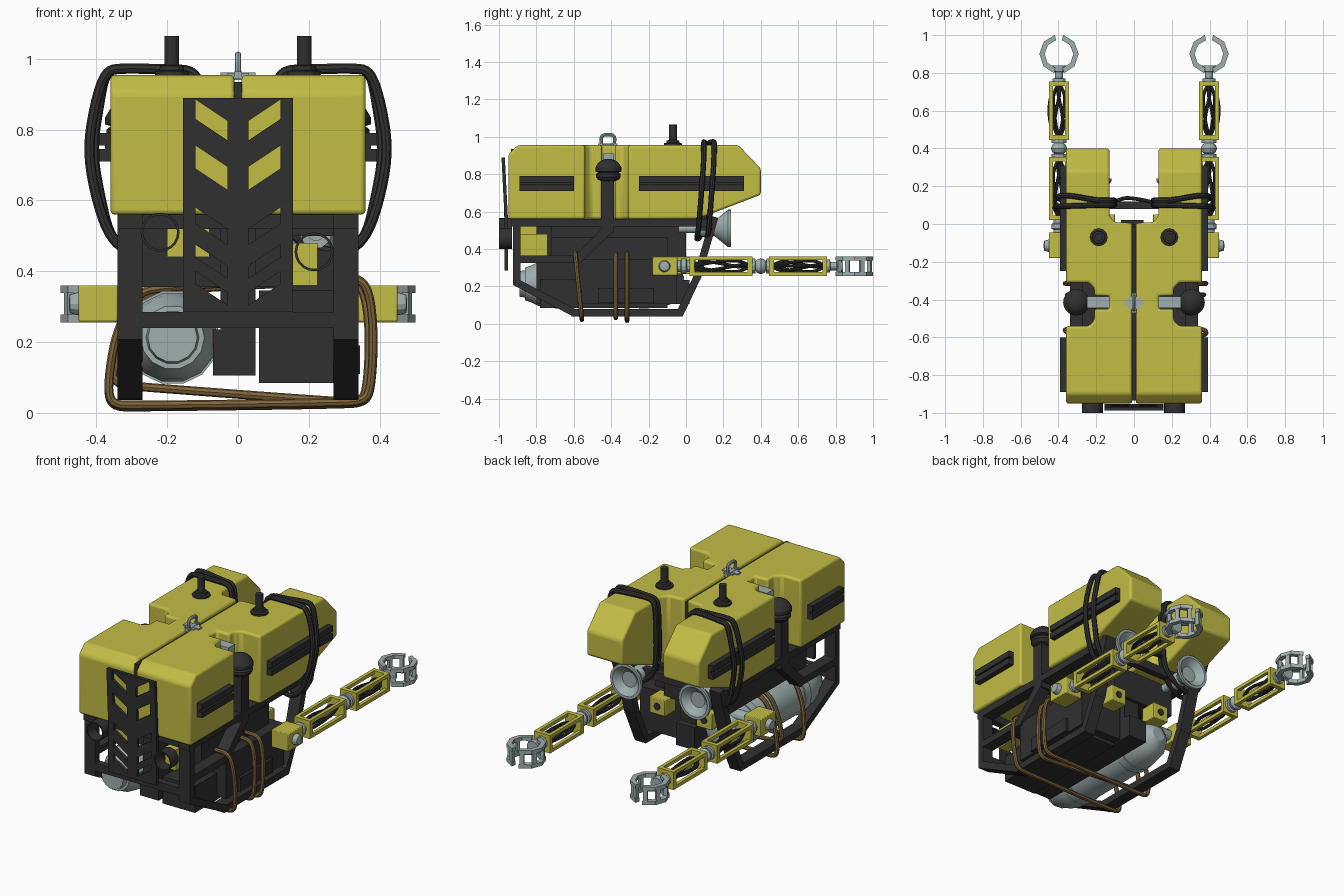
import bpy, bmesh, math
from mathutils import Vector

if "Cube" in bpy.data.objects:
    bpy.data.objects.remove(bpy.data.objects["Cube"])


def material(name, col):
    m = bpy.data.materials.new(name)
    m.diffuse_color = (*col, 1)
    m.use_nodes = True
    m.node_tree.nodes["Principled BSDF"].inputs["Base Color"].default_value = m.diffuse_color
    return m


YEL = material("yellow", (0.54, 0.51, 0.06))
BLK = material("black", (0.03, 0.03, 0.03))
STEEL = material("steel", (0.35, 0.43, 0.43))
ROPE = material("rope", (0.22, 0.135, 0.045))


def finish(bm, name, mat, mir=False, bevel=0, seg=3):
    bmesh.ops.recalc_face_normals(bm, faces=bm.faces[:])
    me = bpy.data.meshes.new(name)
    for f in bm.faces:
        f.smooth = True
    bm.to_mesh(me)
    bm.free()
    me.set_sharp_from_angle(angle=math.radians(28))
    me.materials.append(mat)
    ob = bpy.data.objects.new(name, me)
    bpy.context.collection.objects.link(ob)
    if bevel:
        b = ob.modifiers.new("bevel", 'BEVEL')
        b.width, b.segments, b.limit_method = bevel, seg, 'ANGLE'
        b.angle_limit = math.radians(25)
    if mir:
        ob.modifiers.new("mirror", 'MIRROR').use_mirror_merge = False
    return ob


def pt(axis, a, b, t):
    return {'X': (t, a, b), 'Y': (a, t, b), 'Z': (a, b, t)}[axis]


def add_prism(bm, pts, axis, t0, t1):
    lo = [bm.verts.new(pt(axis, a, b, t0)) for a, b in pts]
    hi = [bm.verts.new(pt(axis, a, b, t1)) for a, b in pts]
    bm.faces.new(lo)
    bm.faces.new(hi[::-1])
    for i in range(len(pts)):
        j = (i + 1) % len(pts)
        bm.faces.new((lo[i], lo[j], hi[j], hi[i]))


def boxes(name, spans, mat, mir=False, bevel=0):
    bm = bmesh.new()
    for x0, x1, y0, y1, z0, z1 in spans:
        add_prism(bm, [(x0, y0), (x1, y0), (x1, y1), (x0, y1)], 'Z', z0, z1)
    return finish(bm, name, mat, mir, bevel, 2)


def lathe(name, axis, c, prof, mat, mir=False, n=16, closed=False):
    bm = bmesh.new()
    rings = [[bm.verts.new(pt(axis, c[0] + r * math.cos(2 * math.pi * i / n),
                              c[1] + r * math.sin(2 * math.pi * i / n), t))
              for i in range(n)] for t, r in prof]
    pairs = list(zip(rings, rings[1:])) + ([(rings[-1], rings[0])] if closed else [])
    for p, q in pairs:
        for i in range(n):
            bm.faces.new((p[i], p[(i + 1) % n], q[(i + 1) % n], q[i]))
    if not closed:
        bm.faces.new(rings[0])
        bm.faces.new(rings[-1])
    return finish(bm, name, mat, mir)


def tube(name, pts, r, mat, mir=False, closed=False):
    cu = bpy.data.curves.new(name, 'CURVE')
    cu.dimensions, cu.bevel_depth, cu.bevel_resolution = '3D', r, 2
    cu.use_fill_caps = True
    sp = cu.splines.new('NURBS')
    sp.points.add(len(pts) - 1)
    for p, co in zip(sp.points, pts):
        p.co = (*co, 1)
    sp.order_u, sp.resolution_u = 3, 5
    sp.use_cyclic_u, sp.use_endpoint_u = closed, not closed
    tmp = bpy.data.objects.new("tmp", cu)
    bpy.context.collection.objects.link(tmp)
    dg = bpy.context.evaluated_depsgraph_get()
    me = tmp.evaluated_get(dg).to_mesh()
    bm = bmesh.new()
    bm.from_mesh(me)
    bpy.data.objects.remove(tmp)
    return finish(bm, name, mat, mir)


# Yellow float halves: waisted outline, sloped pontoon noses, eased rear top edge
bm = bmesh.new()
add_prism(bm, [(.01, -.95), (.36, -.95), (.36, -.54), (.24, -.54), (.21, -.51), (.21, -.45), (.13, -.45), (.13, -.38),
               (.21, -.38), (.21, -.34), (.24, -.31), (.36, -.31), (.36, .4),
               (.13, .4), (.13, .045), (.105, .01), (.01, .005)], 'Z', .56, .955)
for p, q, sgn in (((.28, .955), (.4, .83), 1), ((.06, .56), (.4, .69), -1), ((-.95, .905), (-.9, .955), 1)):
    d = Vector((0, q[0] - p[0], q[1] - p[1]))
    no = Vector((0, -d.z, d.y)) * sgn
    cut = bmesh.ops.bisect_plane(bm, geom=bm.verts[:] + bm.edges[:] + bm.faces[:],
                                 plane_co=(0, p[0], p[1]), plane_no=no, clear_outer=True)
    bmesh.ops.contextual_create(bm, geom=[e for e in cut["geom_cut"] if isinstance(e, bmesh.types.BMEdge)])
finish(bm, "float_half", YEL, True, .02)
boxes("float_seam", [(-.011, .011, -.935, -.01, .58, .935)], BLK)

# Side rubbing strips
boxes("side_strip", [(.35, .375, y0, y1, .71, .79) for y0, y1 in ((-.25, .31), (-.89, -.6))]
      + [(.37, .392, y0, y1, z, z + .035) for y0, y1 in ((-.25, .31), (-.89, -.6)) for z in (.71, .755)], BLK, True)

# Side frames
bm = bmesh.new()
for p, q, t in (((-.905, .22), (-.905, .56), .04), ((-.905, .22), (-.6, .06), .04), ((-.6, .06), (-.03, .06), .04),
                ((-.03, .06), (.06, .25), .04), ((.06, .25), (.15, .56), .04), ((-.92, .54), (.13, .54), .04),
                ((-.9, .345), (-.57, .345), .04), ((-.58, .345), (-.42, .5), .05), ((-.42, .5), (-.42, .8), .07)):
    p, q = Vector(p), Vector(q)
    d = (q - p).normalized()
    n = Vector((-d.y, d.x)) * t / 2
    e = d * .012
    add_prism(bm, [p - e + n, q + e + n, q + e - n, p - e - n], 'X', .27, .34)
finish(bm, "side_frame", BLK, True)
boxes("cross_bars", [(-.28, .28, -.925, -.885, .24, .285), (-.28, .28, -.925, -.885, .52, .56),
                     (-.28, .28, -.45, -.39, .5, .56), (-.28, .28, .08, .12, .5, .55)], BLK)

# Equipment housings inside the frame
boxes("equipment_box", [(.06, .27, -.78, -.1, .085, .24), (.06, .33, -.58, -.05, .105, .345),
                        (.32, .345, -.47, -.17, .11, .19)], BLK)
boxes("centre_keel", [(-.07, .05, -.8, .02, .105, .235), (-.05, .05, -.8, -.02, .235, .53)], BLK)
boxes("upper_housing", [(-.27, .14, -.72, .0, .355, .53), (.14, .27, -.72, -.1, .345, .46)], BLK)
boxes("yellow_module", [(.155, .225, -.89, -.74, .36, .48), (-.2, -.08, -.89, -.74, .44, .555)], YEL)
lathe("pressure_tank", 'Y', (-.185, .213), [(-.89, .07), (-.86, .075), (-.86, .09), (-.83, .1), (-.79, .12), (-.74, .128),
      (-.16, .128), (-.09, .115), (-.04, .085), (-.01, .04)], STEEL, n=14)
for i, y in enumerate((-.7, -.25)):
    lathe(f"tank_band_{i}", 'Y', (-.185, .213), [(y, .134), (y + .05, .134)], STEEL, n=14)

# Front thruster ducts
for i, c in enumerate(((-.22, .51), (.215, .455))):
    lathe(f"thruster_duct_{i}", 'Y', c, [(-1, .055), (-.93, .055), (-.93, .048), (-1, .048)], BLK, n=20, closed=True)

# Front chevron grille, upper half leaning forward
slots = [(.885, .83), (.755, .69), (.58, .535), (.475, .44), (.4, .365)]
bm = bmesh.new()
for x0, x1 in ((0, .03), (.12, .155)):
    add_prism(bm, [(x0, .285), (x1, .285), (x1, .56), (x1, .89), (x0, .89), (x0, .56)], 'Y', -.97, -.952)
edges = [(.89, .89)] + [(z, z - .06) for s in slots for z in s] + [(.285, .285)]
for (a, b), (c, d) in zip(edges[::2], edges[1::2]):
    add_prism(bm, [(.03, b), (.12, a), (.12, c), (.03, d)], 'Y', -.97, -.952)
for v in bm.verts:
    v.co.y -= .05 * max(0, v.co.z - .56)
finish(bm, "front_grille", BLK, True)

# Mast lights, stub antennas, lifting eye
lathe("mast_light", 'Z', (.305, -.415), [(.76, .03), (.77, .055), (.785, .066), (.8, .066), (.81, .055), (.815, .07),
      (.835, .07), (.86, .055), (.875, .035), (.882, .012)], BLK, True, 20)
lathe("stub_antenna", 'Z', (.187, -.07), [(.94, .048), (.965, .048), (.968, .035), (.98, .033), (.982, .021), (1.065, .021)], BLK, True, 12)
boxes("lift_beam", [(-.25, .25, -.445, -.385, .86, .91)], STEEL)
boxes("lift_plate", [(-.05, .05, -.432, -.402, .945, .962), (-.012, .012, -.47, -.365, .945, .964),
                     (-.03, .03, -.45, -.385, .94, .96)], STEEL)
tube("lift_eye", [(0, -.45, .955), (0, -.457, .99), (0, -.445, 1.01), (0, -.418, 1.012), (0, -.39, 1.01),
                  (0, -.378, .99), (0, -.385, .955)], .009, STEEL)

# Floodlights under the pontoons
lathe("floodlight", 'Y', (.22, .51), [(-.04, .024), (.06, .024), (.06, .045), (.14, .045), (.15, .04), (.17, .055), (.225, .1),
      (.24, .1), (.24, .085), (.205, .045)], STEEL, True, 20)

# Manipulator arms
AX, AZ = .397, .308
boxes("shoulder_block", [(.34, .45, -.18, -.045, .258, .36), (.1, .2, -.05, .05, .265, .36)], YEL, True, .004)
lathe("shoulder_pin", 'X', (-.115, AZ), [(.15, .032), (.455, .032), (.475, .026), (.478, .012)], STEEL, True, 12)
lathe("inner_pin", 'Y', (.15, .312), [(-.08, .02), (.055, .02)], BLK, True, 12)
lathe("shoulder_joint", 'Y', (AX, AZ), [(-.05, .03), (-.03, .03), (-.025, .04), (0, .04), (.005, .03), (.03, .03)], STEEL, True, 12)
for name, y0, y1 in (("upper_arm", .02, .355), ("forearm", .445, .755)):
    h = .052
    rails = [(AX + sx * h - (.02 if sx > 0 else 0), AX + sx * h + (0 if sx > 0 else .02), y0, y1,
              AZ + sz * h - (.02 if sz > 0 else 0), AZ + sz * h + (0 if sz > 0 else .02)) for sx in (-1, 1) for sz in (-1, 1)]
    caps = [(AX - h, AX + h, a, b, AZ - h, AZ + h) for a, b in ((y0, y0 + .025), (y1 - .025, y1))]
    boxes(name, rails + caps, YEL, True)
    for k in range(4):
        tube(f"{name}_hose_{k}", [(AX + .03 * math.cos(k * 1.6 + j * .35) * (0 < j < 6),
                                   y0 + .01 + (y1 - y0 - .02) * j / 6,
                                   AZ + .03 * math.sin(k * 1.6 + j * .35) * (0 < j < 6)) for j in range(7)], .009, BLK, True)
tube("forearm_outer_hose", [(AX + .03, .5, AZ), (AX + .053, .53, AZ), (AX + .053, .67, AZ), (AX + .03, .7, AZ)], .008, BLK, True)
lathe("elbow_joint", 'Y', (AX, AZ), [(.35, .04), (.37, .04), (.372, .025), (.38, .035), (.4, .043), (.42, .035), (.428, .025),
                                     (.43, .04), (.45, .04)], STEEL, True, 12)
lathe("wrist", 'Y', (AX, AZ), [(.75, .035), (.77, .035), (.772, .022), (.805, .022), (.807, .038), (.84, .038)], STEEL, True, 12)


# Claw jaws: paired arc plates joined by upright webs
def arc(a0, a1, n, r0, r1, s):
    ang = [math.radians(a0 + (a1 - a0) * i / n) for i in range(n + 1)]
    return ([(AX + s * r1 * math.cos(a), .899 + r1 * math.sin(a)) for a in ang]
            + [(AX + s * r0 * math.cos(a), .899 + r0 * math.sin(a)) for a in ang[::-1]])


bm = bmesh.new()
for s in (1, -1):
    for z in (AZ - .052, AZ + .03):
        add_prism(bm, arc(-76, 78, 4, .076, .104, s), 'Z', z, z + .022)
    for a in (-75, -30, 20, 62):
        add_prism(bm, arc(a, a + 14, 1, .077, .098, s), 'Z', AZ - .04, AZ + .04)
finish(bm, "claw", STEEL, True)

# Black hoses looped round the pontoons
for i, (ya, yb) in enumerate(((.075, .1), (.13, .125))):
    o = .012 * i
    tube(f"pontoon_hose_{i}", [(.1, yb, .62), (.105, yb, .9), (.12, yb, .968), (.2, yb, .97), (.33, ya + .02, .974), (.375, ya + .02, .965),
         (.405 - o, ya + .02, .87), (.425 - o, ya + .01, .74), (.4 - o, ya, .6), (.36, ya - .01, .49), (.3, ya - .02, .45),
         (.22, ya, .46), (.13, yb, .52)], .0145, BLK, True, True)
tube("cross_hose", [(-.12, .11, .62), (-.06, .14, .6), (0, .135, .59), (.06, .125, .6), (.12, .11, .62)], .01, BLK)

# Brown rope lashings round the lower frame
for i, (y, lean, dz) in enumerate(((-.575, .02, .005), (-.375, 0, 0), (-.315, 0, .0))):
    prof = [(-.3, .016), (.3, .024), (.355, .03), (.375, .06), (.384, .2), (.375, .32), (.35, .375), (.28, .378),
            (-.22, .352), (-.29, .33), (-.345, .22), (-.365, .1), (-.365, .04), (-.345, .018)]
    if i == 1:
        prof = [(x * .97, z * .98 + .003 + (.06 * (.35 - x) / .7 if z < .1 else 0)) for x, z in prof]
    tube(f"rope_{i}", [(x, y - lean * (z - .2) / .2, z + dz) for x, z in prof], .0125, ROPE, False, True)
